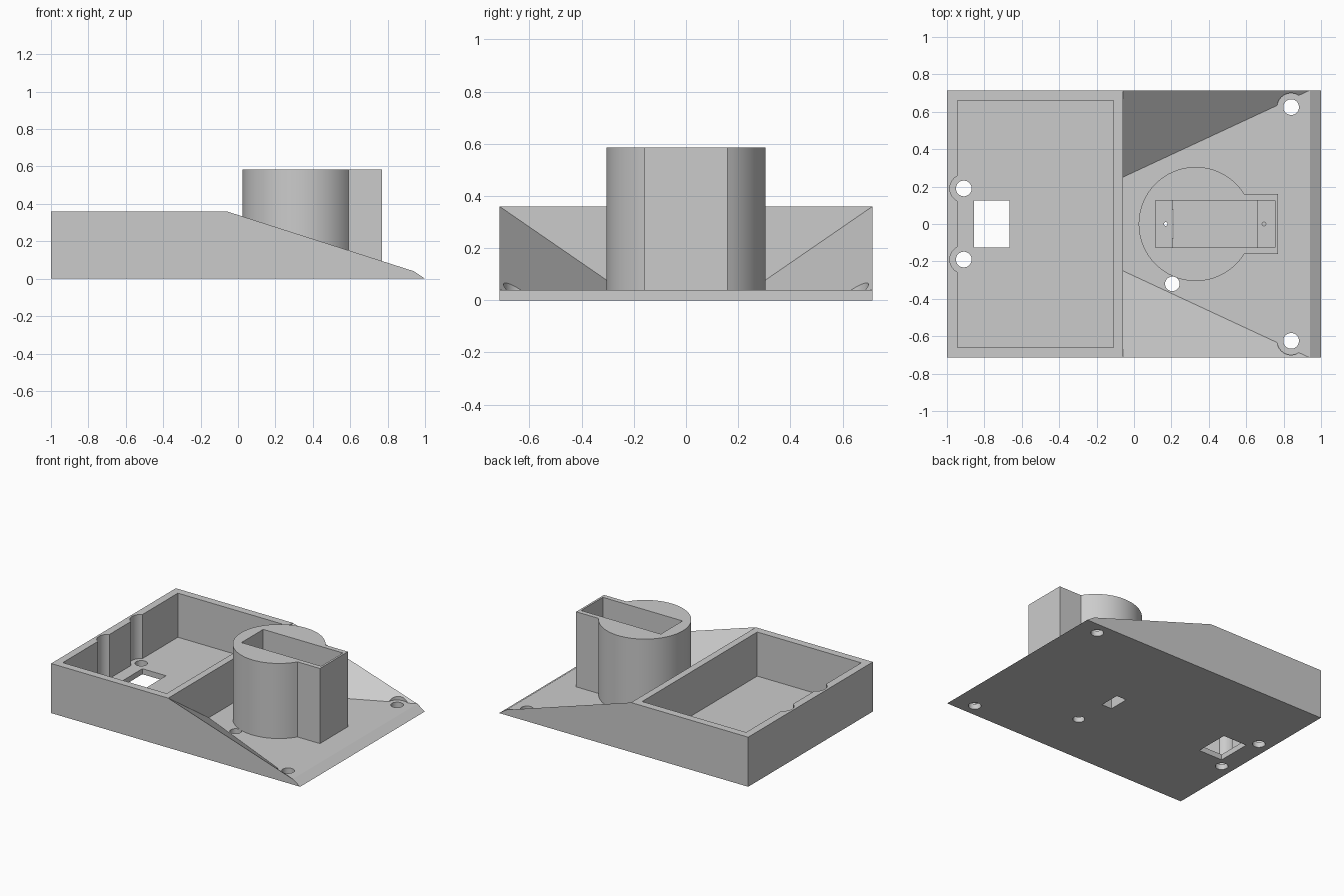
import bpy, bmesh, math
from mathutils import Vector

cube = bpy.data.objects.get("Cube")
if cube:
    bpy.data.objects.remove(cube, do_unlink=True)

grey = bpy.data.materials.new("plain grey")
grey.use_nodes = True
colour = (0.6, 0.6, 0.6, 1)
grey.diffuse_color = colour
grey.node_tree.nodes["Principled BSDF"].inputs["Base Color"].default_value = colour

HALF_Y, FLOOR, WALL_TOP, TOWER_TOP = 0.715, 0.04, 0.36, 0.585
RIDGE_X, TOE_X, INNER_Y = -0.06, 0.94, 0.25


def finish(name, bm):
    bmesh.ops.recalc_face_normals(bm, faces=bm.faces)
    mesh = bpy.data.meshes.new(name)
    bm.to_mesh(mesh)
    bm.free()
    mesh.materials.append(grey)
    obj = bpy.data.objects.new(name, mesh)
    bpy.context.collection.objects.link(obj)
    return obj


def extrude(name, points, offset):
    """Extrude a closed outline of 3D points along an offset."""
    bm = bmesh.new()
    face = bm.faces.new([bm.verts.new(p) for p in points])
    top = bmesh.ops.extrude_face_region(bm, geom=[face])["geom"]
    verts = [v for v in top if isinstance(v, bmesh.types.BMVert)]
    bmesh.ops.translate(bm, verts=verts, vec=Vector(offset))
    return finish(name, bm)


def box(name, x0, x1, half_y, z0, z1):
    outline = [(x0, -half_y, z0), (x1, -half_y, z0), (x1, half_y, z0), (x0, half_y, z0)]
    return extrude(name, outline, (0, 0, z1 - z0))


def rod(name, x, y, r, z0, z1, n=48):
    ring = [(x + r * math.cos(math.tau * i / n), y + r * math.sin(math.tau * i / n), z0)
            for i in range(n)]
    return extrude(name, ring, (0, 0, z1 - z0))


def combine(target, other, operation="DIFFERENCE"):
    other.hide_render = True
    mod = target.modifiers.new(other.name, "BOOLEAN")
    mod.operation, mod.solver, mod.object = operation, "EXACT", other
    bpy.context.view_layer.objects.active = target
    bpy.ops.object.modifier_apply(modifier=mod.name)
    bpy.data.objects.remove(other, do_unlink=True)


# Main body: wedge profile with a chamfered toe
profile = [(-1, 0), (1, 0), (TOE_X, FLOOR), (RIDGE_X, WALL_TOP), (-1, WALL_TOP)]
body = extrude("housing", [(x, -HALF_Y, z) for x, z in profile], (0, 2 * HALF_Y, 0))

# Flared valley that leaves a sloping wing on each side
slope = (HALF_Y - INNER_Y) / (TOE_X - RIDGE_X)
far_x = TOE_X + 0.2
far_y = INNER_Y + slope * (far_x - RIDGE_X)
rise = 1.5
bm = bmesh.new()
for side in (-1, 1):
    for x, y in ((RIDGE_X, INNER_Y), (far_x, far_y)):
        for t in (0, rise):
            bm.verts.new((x, side * (y + t * (HALF_Y - INNER_Y)),
                          FLOOR + t * (WALL_TOP - FLOOR)))
bmesh.ops.convex_hull(bm, input=bm.verts)
bmesh.ops.dissolve_limit(bm, angle_limit=0.01, verts=bm.verts, edges=bm.edges)
combine(body, finish("valley_cutter", bm))

# Round tower with a square nose
cx, radius, nose_x, nose_y = 0.33, 0.305, 0.77, 0.16
start = math.asin(nose_y / radius)
steps = 72
outline = []
for i in range(steps + 1):
    a = start + (math.tau - 2 * start) * i / steps
    outline.append((cx + radius * math.cos(a), radius * math.sin(a), FLOOR / 2))
outline += [(nose_x, -nose_y, FLOOR / 2), (nose_x, nose_y, FLOOR / 2)]
tower = extrude("tower", outline, (0, 0, TOWER_TOP - FLOOR / 2))
combine(body, tower, "UNION")

# Tower slot: wide upper recess, deep middle pocket, pilot holes, cable opening
ledge = 0.38
combine(body, box("recess_cutter", 0.115, 0.755, 0.125, ledge, 0.7))
combine(body, box("pocket_cutter", 0.205, 0.66, 0.125, FLOOR, 0.7))
combine(body, box("cable_cutter", 0.13, 0.21, 0.075, -0.1, 0.14))
combine(body, rod("through_pilot", 0.17, 0, 0.01, 0.1, 0.7, 16))
combine(body, rod("blind_pilot", 0.695, 0, 0.01, 0.2, 0.7, 16))

# Open tray with a window in its floor
combine(body, box("tray_cutter", -0.945, -0.11, 0.66, FLOOR, 0.7))
combine(body, box("window_cutter", -0.855, -0.665, 0.125, -0.1, 0.2))

# Screw holes with head clearance at the four mounting points
for x, y in ((-0.91, 0.19), (0.84, 0.625)):
    for side in (-1, 1):
        combine(body, rod("head_clearance", x, side * y, 0.075, FLOOR, 0.7))
        combine(body, rod("screw_hole", x, side * y, 0.042, -0.1, 0.2))

# Wire hole beside the tower
combine(body, rod("wire_hole", 0.205, -0.32, 0.039, -0.1, 0.2))

bpy.ops.object.select_all(action="DESELECT")
body.select_set(True)
bpy.context.view_layer.objects.active = body
bpy.ops.object.shade_smooth_by_angle(angle=math.radians(25))
